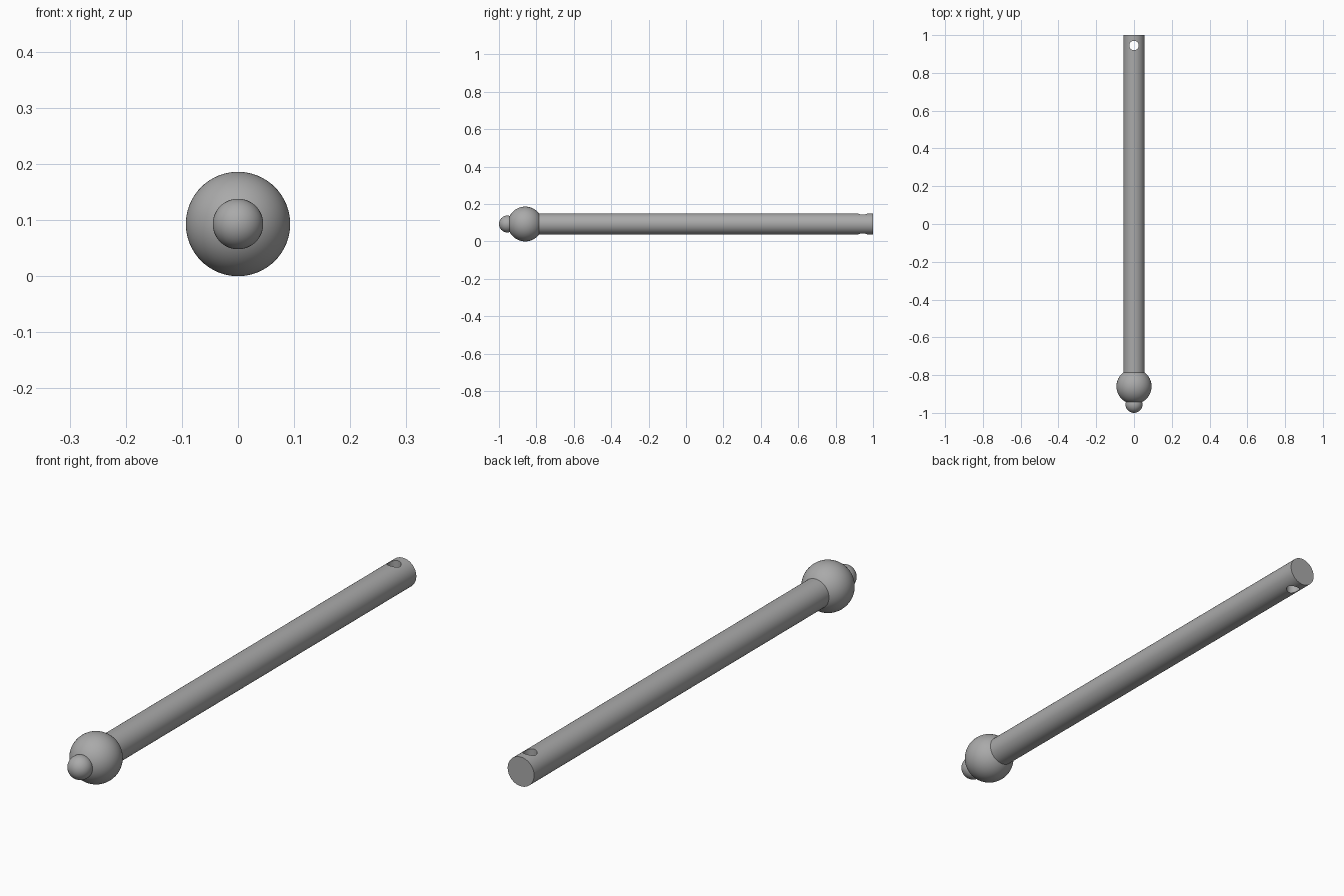
import bpy
from math import radians

cube = bpy.data.objects.get("Cube")
if cube:
    bpy.data.objects.remove(cube, do_unlink=True)

AXIS_Z = 0.093           # height of the common centre line
ALONG_Y = (radians(90), 0, 0)

steel = bpy.data.materials.new("grey steel")
steel.use_nodes = True
colour = (0.4, 0.4, 0.4, 1)
steel.diffuse_color = colour
steel.node_tree.nodes["Principled BSDF"].inputs["Base Color"].default_value = colour


def finish(name):
    obj = bpy.context.object
    obj.name = name
    obj.data.materials.append(steel)
    return obj


def ball(name, radius, y):
    bpy.ops.mesh.primitive_uv_sphere_add(segments=64, ring_count=32, radius=radius,
                                         location=(0, y, AXIS_Z), rotation=ALONG_Y)
    obj = finish(name)
    bpy.ops.object.shade_smooth()
    return obj


def rod(name, radius, y0, y1):
    bpy.ops.mesh.primitive_cylinder_add(vertices=96, radius=radius, depth=y1 - y0,
                                        location=(0, (y0 + y1) / 2, AXIS_Z),
                                        rotation=ALONG_Y)
    return finish(name)


# Ball end with its small tip
ball("ball_end", 0.093, -0.86)
ball("ball_tip", 0.045, -0.955)

# Shaft, starting inside the ball
shaft = rod("shaft", 0.056, -0.84, 1.0)

# Cross hole near the far end
bpy.ops.mesh.primitive_cylinder_add(vertices=48, radius=0.025, depth=0.3,
                                    location=(0, 0.945, AXIS_Z))
cutter = finish("pin_hole_cutter")
cutter.hide_render = True

bpy.ops.object.select_all(action="DESELECT")
shaft.select_set(True)
bpy.context.view_layer.objects.active = shaft
hole = shaft.modifiers.new("pin hole", "BOOLEAN")
hole.operation = "DIFFERENCE"
hole.solver = "EXACT"
hole.object = cutter
bpy.ops.object.modifier_apply(modifier=hole.name)
bpy.data.objects.remove(cutter, do_unlink=True)
bpy.ops.object.shade_smooth_by_angle(angle=radians(30))
